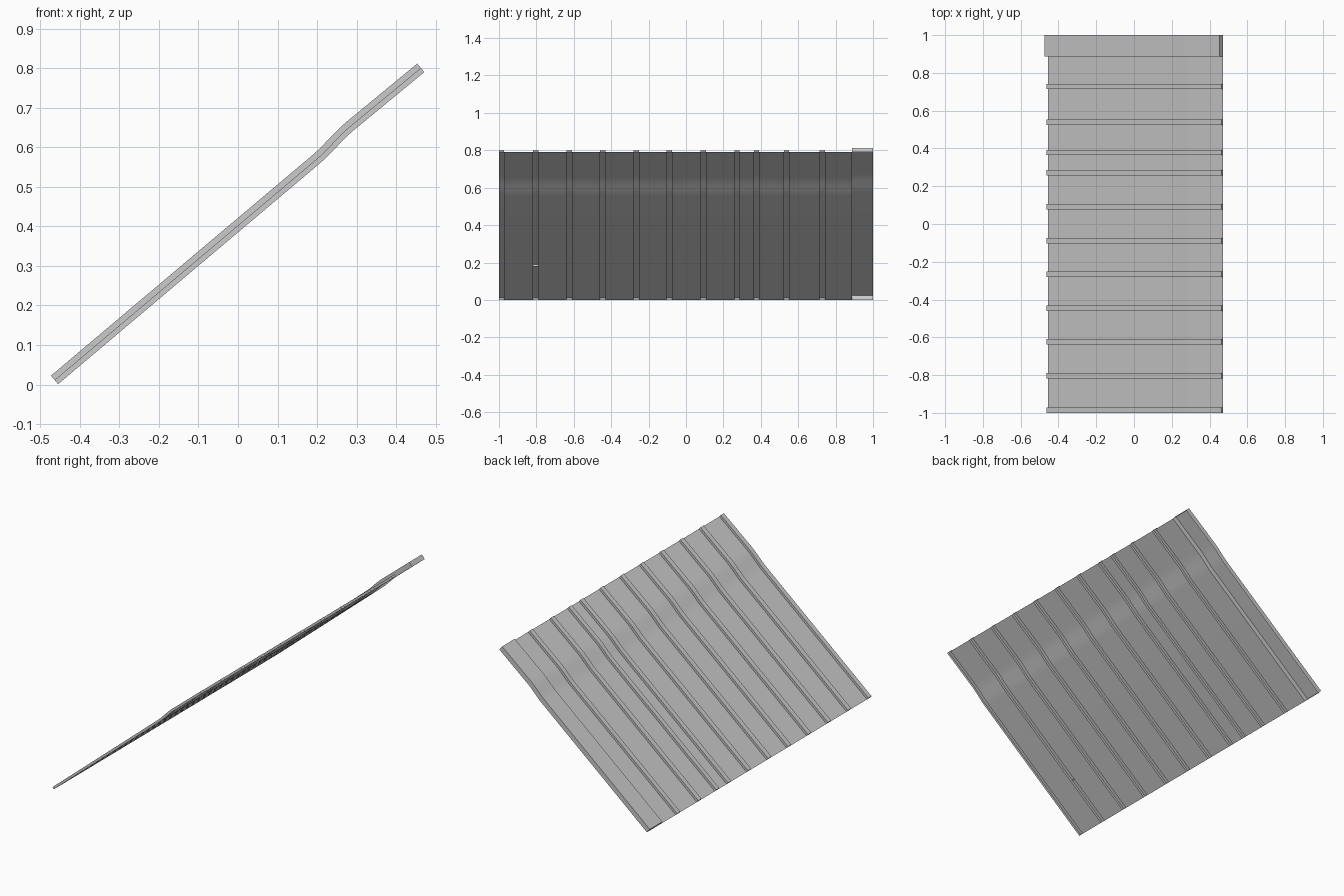
import bpy
from mathutils import Vector

if "Cube" in bpy.data.objects:
    bpy.data.objects.remove(bpy.data.objects["Cube"])

# Side profile of the roof sheet (x, z), low eave to high edge
PROFILE = [Vector(p) for p in [(-0.455, 0.001), (0.203, 0.556), (0.219, 0.570),
           (0.233, 0.584), (0.262, 0.614), (0.280, 0.632), (0.296, 0.646),
           (0.312, 0.659), (0.471, 0.790)]]
RIB_H, CAP_H = 0.0135, 0.028
RIBS = [(-1.0, -0.972), (-0.818, -0.789), (-0.638, -0.609), (-0.460, -0.431),
        (-0.281, -0.252), (-0.103, -0.074), (0.078, 0.107), (0.258, 0.286),
        (0.364, 0.391), (0.523, 0.552), (0.714, 0.742)]
CAP = (0.887, 1.0)


def offset(h):
    """Profile raised by h along its mitred normal."""
    out = []
    for i, p in enumerate(PROFILE):
        a = (p - PROFILE[max(i - 1, 0)]) if i else PROFILE[1] - p
        b = (PROFILE[i + 1] - p) if i < len(PROFILE) - 1 else a
        na, nb = (Vector((-d.y, d.x)).normalized() for d in (a, b))
        n = (na + nb).normalized()
        out.append(p + n * h / n.dot(na))
    return out


def make(name, verts, faces):
    me = bpy.data.meshes.new(name)
    me.from_pydata(verts, [], faces)
    ob = bpy.data.objects.new(name, me)
    bpy.context.collection.objects.link(ob)
    bpy.ops.object.select_all(action='DESELECT')
    ob.select_set(True)
    bpy.context.view_layer.objects.active = ob
    bpy.ops.object.shade_smooth_by_angle(angle=0.5)
    return ob


def sweep(name, section, capped=False):
    """Run a (y, height) section along the profile; optionally close its ends."""
    k, n = len(section), len(PROFILE)
    lines = [offset(h) for _, h in section]
    verts = [(lines[j][i].x, section[j][0], lines[j][i].y)
             for i in range(n) for j in range(k)]
    faces = [(i * k + j, (i + 1) * k + j, (i + 1) * k + j + 1, i * k + j + 1)
             for i in range(n - 1) for j in range(k - 1)]
    if capped:
        faces.append(tuple(range(k)))
        faces.append(tuple(reversed(range((n - 1) * k, n * k))))
    return make(name, verts, faces)


def channel(name, span, h):
    a, b = span
    sweep(name, [(a, 0), (a, h), (b, h), (b, 0)], True)


# Raised hollow ribs and the wide edge trim
for i, r in enumerate(RIBS):
    channel(f"rib_{i + 1}", r, RIB_H)
channel("edge_trim", CAP, CAP_H)

# Flat pans between the ribs
spans = RIBS + [CAP]
for i in range(len(spans) - 1):
    sweep(f"pan_{i + 1}", [(spans[i][1], 0), (spans[i + 1][0], 0)])

# Small divider inside the second rib
d = (PROFILE[1] - PROFILE[0]).normalized()
n = Vector((-d.y, d.x)) * RIB_H
p = PROFILE[0] + d * (0.179 / d.y)
q = p + n
y0, y1 = RIBS[1]
make("rib_divider", [(p.x, y0, p.y), (p.x, y1, p.y), (q.x, y1, q.y), (q.x, y0, q.y)],
     [(0, 1, 2, 3)])
